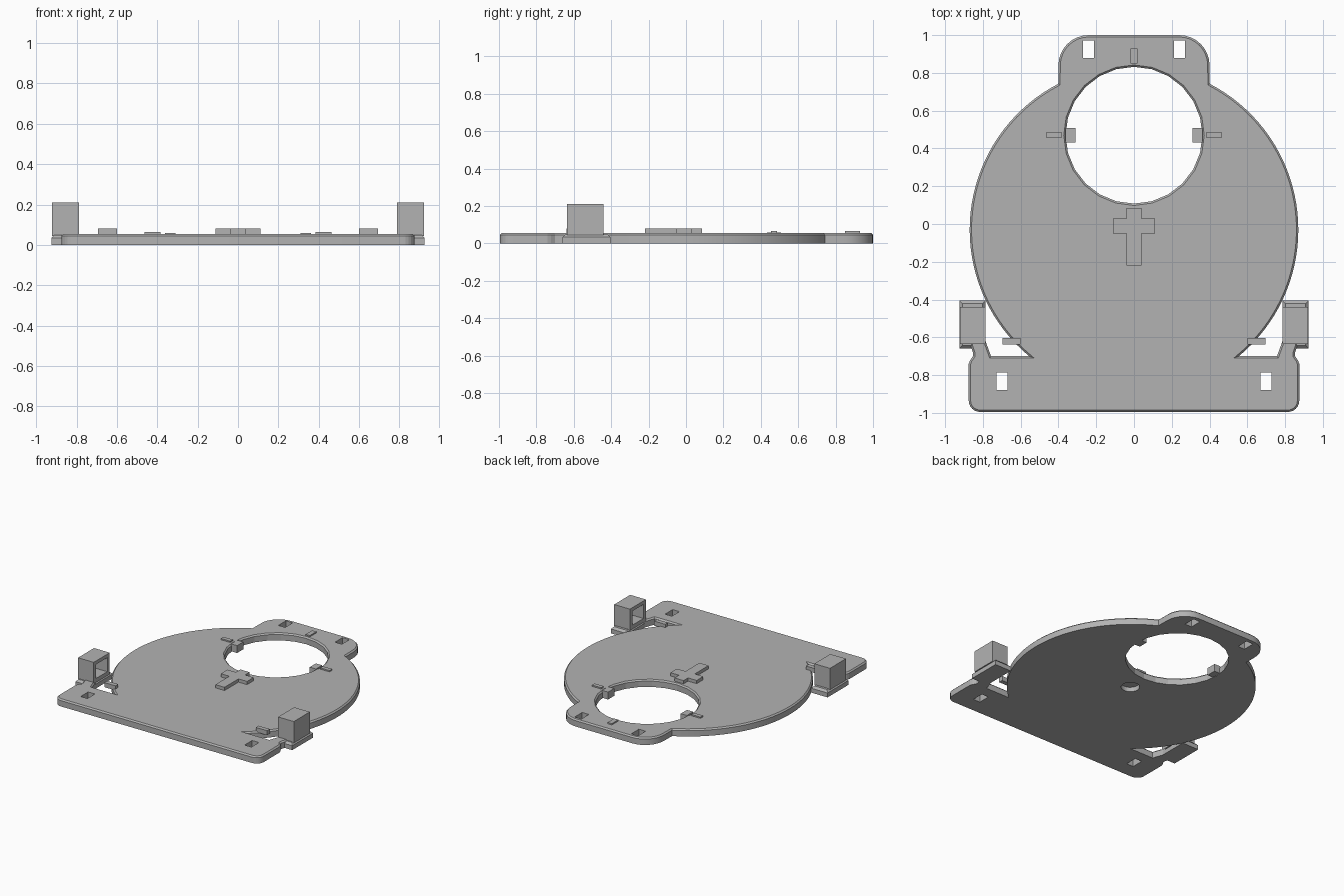
import bpy, bmesh
from math import sin, cos, radians, atan2, degrees

cube = bpy.data.objects.get("Cube")
if cube:
    bpy.data.objects.remove(cube, do_unlink=True)

GREY = (0.45, 0.45, 0.45, 1)
grey = bpy.data.materials.new("plain grey")
grey.use_nodes = True
grey.diffuse_color = GREY
grey.node_tree.nodes["Principled BSDF"].inputs["Base Color"].default_value = GREY

THICK, CHAMFER = 0.055, 0.01
RADIUS, CENTRE_Y = 0.87, -0.03
HOLE_Y, HOLE_R = 0.47, 0.362


def finish(name, bm):
    bmesh.ops.recalc_face_normals(bm, faces=bm.faces[:])
    mesh = bpy.data.meshes.new(name)
    bm.to_mesh(mesh)
    bm.free()
    mesh.materials.append(grey)
    obj = bpy.data.objects.new(name, mesh)
    bpy.context.collection.objects.link(obj)
    return obj


def prism(name, points, z0, z1, chamfer=0):
    """Extrude an outline upward and chamfer its top rim."""
    bm = bmesh.new()
    base = bm.faces.new([bm.verts.new((x, y, z0)) for x, y in points])
    top = bmesh.ops.extrude_face_region(bm, geom=[base], use_keep_orig=True)["geom"]
    for v in top:
        if isinstance(v, bmesh.types.BMVert):
            v.co.z = z1
    if chamfer:
        bmesh.ops.recalc_face_normals(bm, faces=bm.faces[:])
        rim = [e for e in bm.edges if all(abs(v.co.z - z1) < 1e-5 for v in e.verts)]
        bmesh.ops.bevel(bm, geom=rim, offset=chamfer, segments=1, affect='EDGES')
    return finish(name, bm)


def box(name, x, y, z, chamfer=0):
    x, y = sorted(x), sorted(y)
    pts = [(x[0], y[0]), (x[1], y[0]), (x[1], y[1]), (x[0], y[1])]
    return prism(name, pts, z[0], z[1], chamfer)


def arc(cx, cy, r, a0, a1, n):
    angles = [radians(a0 + (a1 - a0) * i / n) for i in range(n + 1)]
    return [(cx + r * cos(a), cy + r * sin(a)) for a in angles]


def disc(name, cy, rings, n):
    """Closed solid through rings of (radius, height)."""
    bm = bmesh.new()
    loops = [[bm.verts.new((x, y, z)) for x, y in arc(0, cy, r, 0, 360, n)[:-1]]
             for r, z in rings]
    for a, b in zip(loops, loops[1:]):
        for i in range(n):
            j = (i + 1) % n
            bm.faces.new((a[i], a[j], b[j], b[i]))
    bm.faces.new(loops[0])
    bm.faces.new(loops[-1])
    return finish(name, bm)


def cut(obj, cutter):
    cutter.hide_render = True
    mod = obj.modifiers.new("cut", 'BOOLEAN')
    mod.operation, mod.solver, mod.object = 'DIFFERENCE', 'EXACT', cutter
    bpy.context.view_layer.objects.active = obj
    bpy.ops.object.modifier_apply(modifier=mod.name)
    bpy.data.objects.remove(cutter, do_unlink=True)


# Plate outline: rounded base, side arm, large disc, rounded top tab
start = degrees(atan2(-0.70 - CENTRE_Y, 0.555))
end = degrees(atan2(0.74 - CENTRE_Y, 0.40))
half = arc(0.815, -0.935, 0.06, -90, 0, 6)
half += [(0.875, -0.74), (0.868, -0.722), (0.853, -0.70), (0.853, -0.68), (0.865, -0.645),
         (0.865, -0.60), (0.793, -0.60), (0.757, -0.70)]
half += arc(0, CENTRE_Y, RADIUS, start, end, 36)
half += arc(0.24, 0.84, 0.16, 0, 90, 8)
plate = prism("base_plate", half + [(-x, y) for x, y in reversed(half)], 0, THICK, CHAMFER)

# Openings in the plate
cut(plate, disc("ring_cutter", HOLE_Y,
                [(HOLE_R, -0.1), (HOLE_R, THICK - CHAMFER),
                 (HOLE_R + CHAMFER, THICK), (HOLE_R + CHAMFER, 0.1)], 24))
cut(plate, disc("recess_cutter", -0.04, [(0.065, -0.1), (0.065, 0.035)], 24))
for s in (-1, 1):
    for x, y in ((0.242, 0.925), (0.70, -0.832)):
        cut(plate, box("slot_cutter", (s * (x - 0.029), s * (x + 0.029)),
                       (y - 0.046, y + 0.046), (-0.1, 0.1)))

# Raised cross and top marker
c, a = 0.039, 0.112
prism("raised_cross", [(-c, -0.22), (c, -0.22), (c, -0.05), (a, -0.05), (a, 0.03), (c, 0.03),
                       (c, 0.085), (-c, 0.085), (-c, 0.03), (-a, 0.03), (-a, -0.05),
                       (-c, -0.05)], 0.05, 0.08)
box("top_marker", (-0.018, 0.018), (0.85, 0.93), (0.05, 0.065))

# Mirrored details
for s, side in ((1, "left"), (-1, "right")):
    box(side + "_ring_marker", (s * 0.385, s * 0.463), (0.454, 0.486), (0.05, 0.065))
    box(side + "_ring_tab", (s * 0.31, s * 0.363), (0.432, 0.507), (0.002, 0.059))
    box(side + "_bar", (s * 0.60, s * 0.695), (-0.638, -0.604), (0.045, 0.08))
    box(side + "_foot", (s * 0.785, s * 0.925), (-0.66, -0.405), (0, 0.05), 0.016)
    block = box(side + "_socket", (s * 0.787, s * 0.921), (-0.635, -0.44), (0.045, 0.21))
    cut(block, box("socket_cutter", (s * 0.7, s * 0.895), (-0.605, -0.47), (0.075, 0.183)))

# Smooth the round rims, keep hard edges sharp
bpy.ops.object.select_all(action='DESELECT')
plate.select_set(True)
bpy.context.view_layer.objects.active = plate
bpy.ops.object.shade_smooth_by_angle(angle=radians(12))
